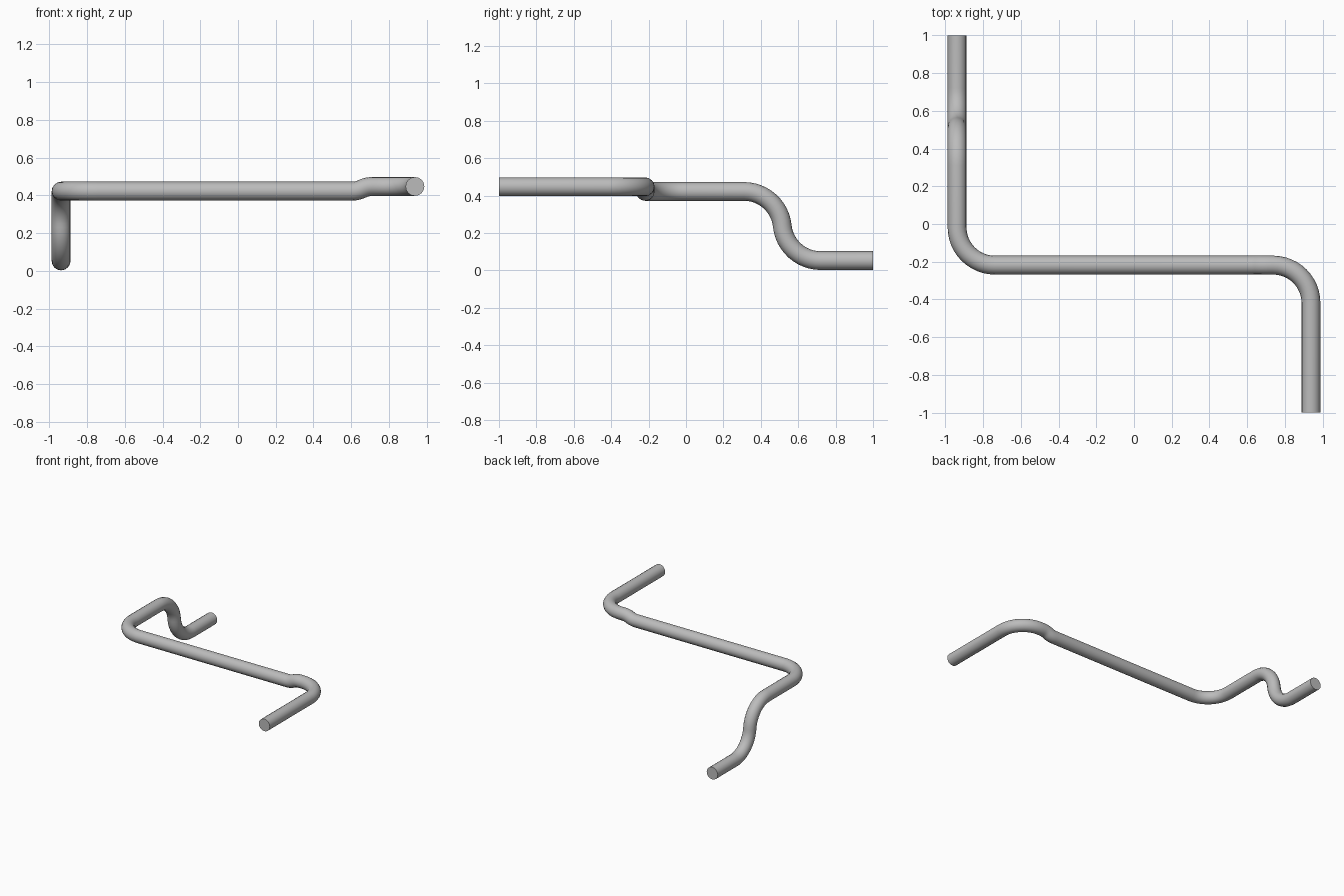
import bpy
from math import radians
from mathutils import Vector, Matrix

cube = bpy.data.objects.get("Cube")
if cube:
    bpy.data.objects.remove(cube, do_unlink=True)

X, Y, Z = Vector((1, 0, 0)), Vector((0, 1, 0)), Vector((0, 0, 1))

# The centre line is traced as straight runs and circular bends
path = [Vector((0.938, -1, 0.447))]
heading = Y.copy()


def run(length):
    path.append(path[-1] + heading * length)


def bend(axis, degrees, radius, steps=12):
    global heading
    sign = 1 if degrees > 0 else -1
    start = path[-1]
    centre = start + axis.cross(heading) * sign * radius
    for i in range(1, steps + 1):
        turn = Matrix.Rotation(radians(degrees) * i / steps, 3, axis)
        path.append(centre + turn @ (start - centre))
    heading = turn @ heading


def offset(axis, degrees, radius, steps):
    bend(axis, degrees, radius, steps)
    bend(axis, -degrees, radius, steps)


run(0.582)                      # front arm
bend(Z, 90, 0.2)
run(0.025)
offset(Y, -25.6, 0.127, 5)      # small step down into the crossbar
run(1.341)                      # crossbar
bend(Z, -90, 0.2)
run(0.328)                      # rear arm
offset(X, -84.1, 0.206, 12)     # S-shaped drop
run(1 - path[-1].y)             # lower end

# Round section swept along the centre line
curve = bpy.data.curves.new("bent_pipe", "CURVE")
curve.dimensions = "3D"
curve.bevel_depth = 0.05
curve.bevel_resolution = 6
curve.use_fill_caps = True
spline = curve.splines.new("POLY")
spline.points.add(len(path) - 1)
for point, co in zip(spline.points, path):
    point.co = (*co, 1)

pipe = bpy.data.objects.new("bent_pipe", curve)
bpy.context.collection.objects.link(pipe)
bpy.ops.object.select_all(action="DESELECT")
pipe.select_set(True)
bpy.context.view_layer.objects.active = pipe
bpy.ops.object.convert(target="MESH")
pipe = bpy.context.object
bpy.ops.object.shade_smooth_by_angle(angle=radians(40))

# Plain grey metal
grey = bpy.data.materials.new("grey")
grey.use_nodes = True
colour = (0.5, 0.5, 0.5, 1)
grey.diffuse_color = colour
grey.node_tree.nodes["Principled BSDF"].inputs["Base Color"].default_value = colour
pipe.data.materials.clear()
pipe.data.materials.append(grey)
